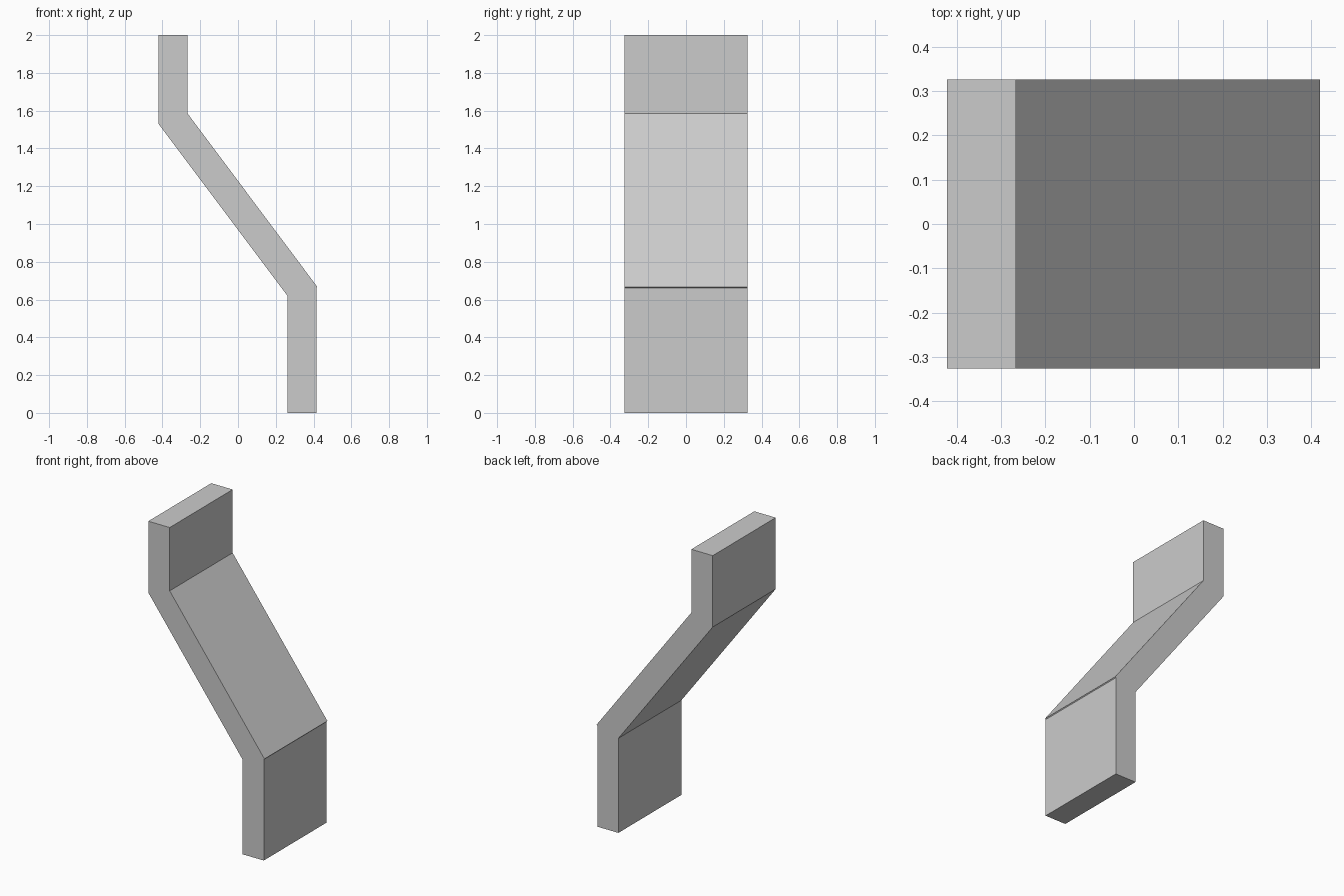
import bpy
import bmesh

default = bpy.data.objects.get("Cube")
if default:
    bpy.data.objects.remove(default, do_unlink=True)

DEPTH = 0.652

# Plain grey finish
grey = bpy.data.materials.new("light grey")
grey.use_nodes = True
colour = (0.6, 0.6, 0.6, 1)
grey.diffuse_color = colour
grey.node_tree.nodes["Principled BSDF"].inputs["Base Color"].default_value = colour

# Side outline: lower post with a tiny lip, sloped web, upper post
outline = [
    (0.262, 0), (0.415, 0), (0.415, 0.662), (0.42, 0.667),
    (-0.267, 1.585), (-0.267, 2), (-0.422, 2), (-0.422, 1.532),
    (0.259, 0.624), (0.262, 0.62),
]

# Extrude the outline front to back
bm = bmesh.new()
face = bm.faces.new([bm.verts.new((x, -DEPTH / 2, z)) for x, z in outline])
extruded = bmesh.ops.extrude_face_region(bm, geom=[face])["geom"]
bmesh.ops.translate(bm, vec=(0, DEPTH, 0),
                    verts=[v for v in extruded if isinstance(v, bmesh.types.BMVert)])
bmesh.ops.recalc_face_normals(bm, faces=bm.faces)

mesh = bpy.data.meshes.new("offset_bracket")
bm.to_mesh(mesh)
bm.free()
mesh.materials.append(grey)
bracket = bpy.data.objects.new("offset_bracket", mesh)
bpy.context.collection.objects.link(bracket)
